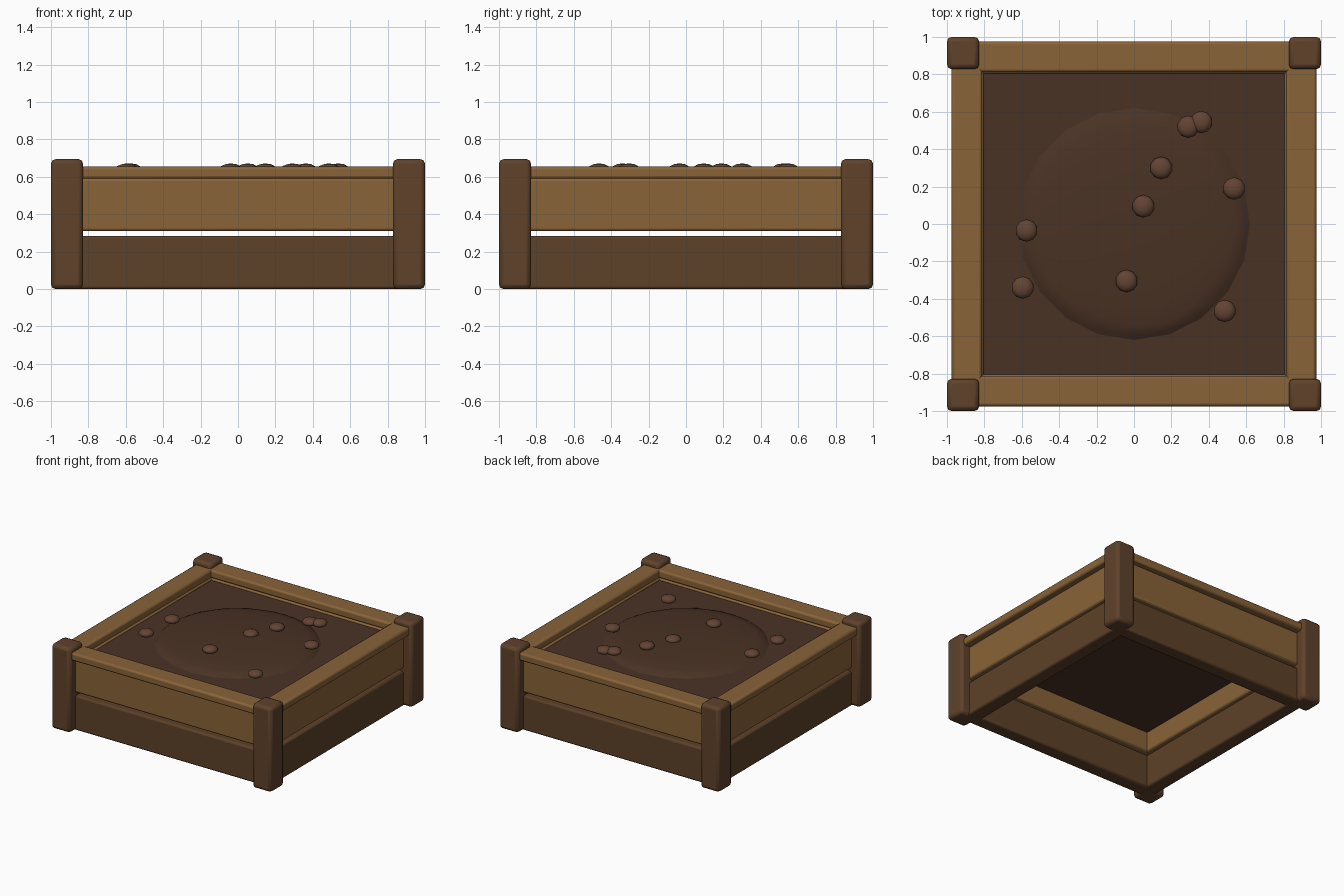
import bpy
import math

if "Cube" in bpy.data.objects:
    bpy.data.objects.remove(bpy.data.objects["Cube"])


def material(name, rgb):
    m = bpy.data.materials.new(name)
    m.diffuse_color = (*rgb, 1)
    m.use_nodes = True
    m.node_tree.nodes["Principled BSDF"].inputs["Base Color"].default_value = m.diffuse_color
    return m


LIGHT = material("light_wood", (0.25, 0.125, 0.04))
DARK = material("dark_wood", (0.11, 0.052, 0.021))
POST = material("post_wood", (0.115, 0.054, 0.024))
SOIL = material("soil", (0.068, 0.032, 0.018))
CLOD = material("clod", (0.125, 0.058, 0.034))


def finish(obj, name, mat, angle=40):
    obj.name = name
    obj.data.materials.append(mat)
    bpy.ops.object.shade_smooth_by_angle(angle=math.radians(angle))
    return obj


def box(name, lo, hi, mat, bevel):
    bpy.ops.mesh.primitive_cube_add(size=1, location=[(a + b) / 2 for a, b in zip(lo, hi)])
    o = bpy.context.object
    o.scale = [b - a for a, b in zip(lo, hi)]
    bpy.ops.object.transform_apply(location=False, rotation=False, scale=True)
    mod = o.modifiers.new("bevel", 'BEVEL')
    mod.width = bevel
    mod.segments = 2
    return finish(o, name, mat)


def blob(name, loc, radius, height, subdiv, mat):
    bpy.ops.mesh.primitive_ico_sphere_add(subdivisions=subdiv, radius=1, location=loc)
    o = bpy.context.object
    o.scale = (radius, radius, height)
    bpy.ops.object.transform_apply(location=False, rotation=False, scale=True)
    return finish(o, name, mat, 80)


# Corner posts
for sx in (-1, 1):
    for sy in (-1, 1):
        cx, cy = 0.914 * sx, 0.914 * sy
        box("corner_post", (cx - 0.086, cy - 0.086, 0), (cx + 0.086, cy + 0.086, 0.695), POST, 0.025)

# Stacked boards and top rim: name, inner, outer, bottom, top, material, bevel
LAYERS = [
    ("lower_board", 0.805, 0.925, 0.0, 0.285, DARK, 0.015),
    ("upper_board", 0.805, 0.925, 0.31, 0.592, LIGHT, 0.015),
    ("top_rim", 0.812, 0.975, 0.59, 0.655, LIGHT, 0.015),
]
for name, inner, outer, z0, z1, mat, bev in LAYERS:
    for s in (-1, 1):
        a, b = sorted((s * inner, s * outer))
        box(name + "_front_back", (-0.915, a, z0), (0.915, b, z1), mat, bev)
        e = inner + 0.06
        box(name + "_side", (a, -e, z0), (b, e, z1), mat, bev)

# Soil slab with a shallow mound
box("soil_bed", (-0.81, -0.81, 0.475), (0.81, 0.81, 0.58), SOIL, 0.008)
blob("soil_mound", (0, 0, 0.58), 0.62, 0.06, 3, SOIL)

# Clods of earth
for x, y in [(0.29, 0.52), (0.36, 0.545), (0.145, 0.3), (0.535, 0.19), (0.05, 0.095),
             (-0.575, -0.035), (-0.595, -0.34), (-0.04, -0.305), (0.485, -0.465)]:
    blob("soil_clod", (x, y, 0.642), 0.06, 0.03, 2, CLOD)
